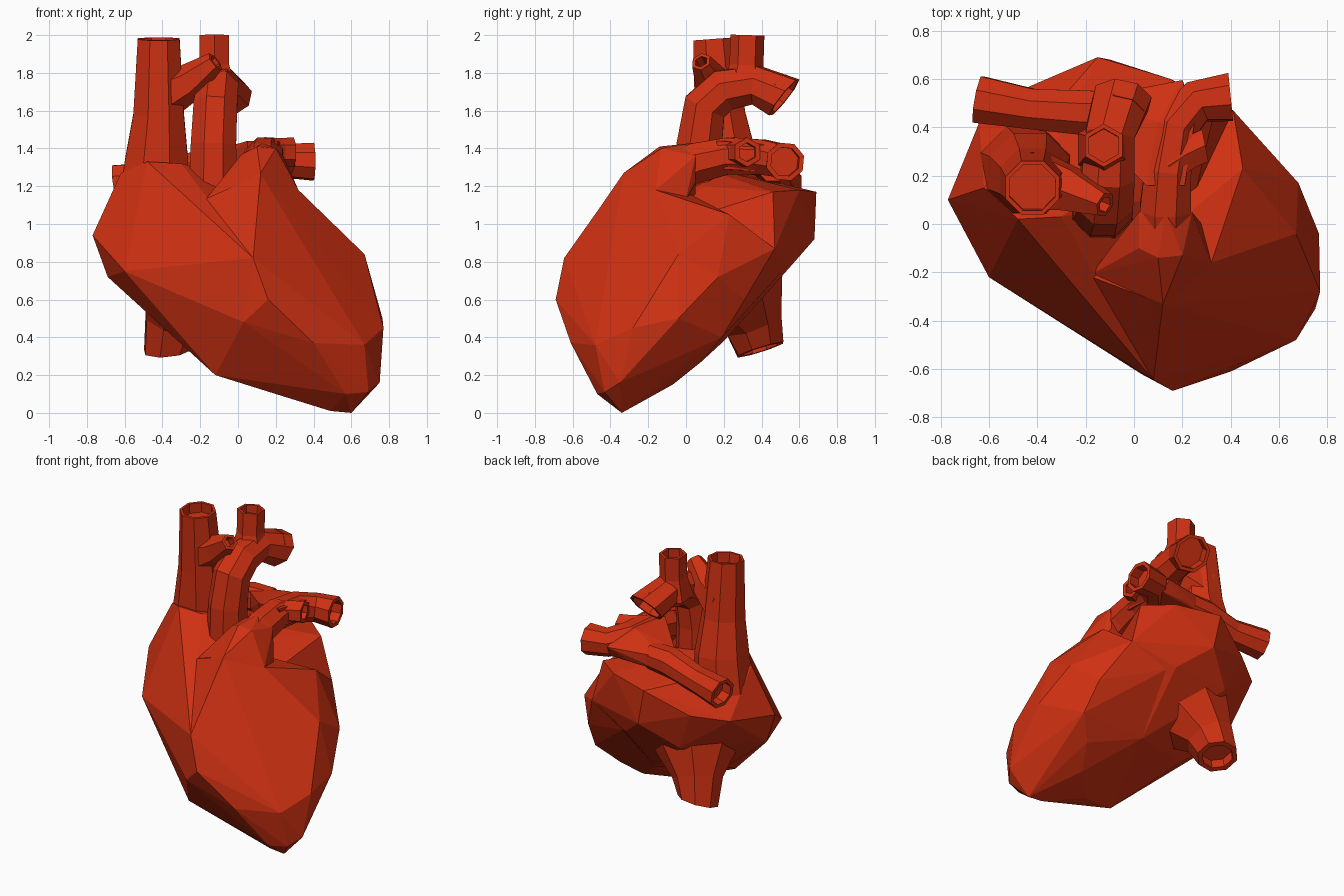
import bpy, bmesh, math
from mathutils import Vector

red = bpy.data.materials.new("heart_red")
red.diffuse_color = (0.62, 0.03, 0.006, 1)


def finish(name, bm):
    bmesh.ops.recalc_face_normals(bm, faces=bm.faces)
    mesh = bpy.data.meshes.new(name)
    bm.to_mesh(mesh)
    bm.free()
    mesh.materials.append(red)
    ob = bpy.data.objects.new(name, mesh)
    bpy.context.collection.objects.link(ob)
    return ob


def hull(name, points):
    bm = bmesh.new()
    for p in points:
        bm.verts.new(p)
    res = bmesh.ops.convex_hull(bm, input=bm.verts)
    junk = set(res["geom_interior"]) | set(res["geom_unused"])
    bmesh.ops.delete(bm, geom=[v for v in junk if isinstance(v, bmesh.types.BMVert)], context='VERTS')
    return finish(name, bm)


def vessel(name, path, sides=8, lip=0.78, depth=0.07, end_dir=None):
    """Low-poly tube through (x, y, z, radius) points, with a hollowed open end."""
    bm = bmesh.new()
    pts = [Vector(p[:3]) for p in path]
    rings, side = [], None

    def ring(c, t, r):
        up = t.cross(side)
        out = []
        for i in range(sides):
            a = 2 * math.pi * (i + 0.5) / sides
            out.append(bm.verts.new(c + (side * math.cos(a) + up * math.sin(a)) * r))
        return out

    for i, (c, p) in enumerate(zip(pts, path)):
        a, b = pts[max(i - 1, 0)], pts[min(i + 1, len(pts) - 1)]
        if 0 < i < len(pts) - 1:
            t = ((c - a).normalized() + (b - c).normalized()).normalized()
        else:
            t = (b - a).normalized()
        if i == len(pts) - 1 and end_dir:
            t = Vector(end_dir).normalized()
        if side is None:
            side = Vector((1, 0, 0)) if abs(t.x) < 0.7 else Vector((0, 1, 0))
        side = (side - t * side.dot(t)).normalized()
        rings.append(ring(c, t, p[3]))
    # rim and recessed floor
    r = path[-1][3] * lip
    rings.append(ring(pts[-1], t, r))
    rings.append(ring(pts[-1] - t * depth, t, r))
    for lo, hi in zip(rings, rings[1:]):
        for k in range(sides):
            n = (k + 1) % sides
            bm.faces.new((lo[k], lo[n], hi[n], hi[k]))
    bm.faces.new(rings[0])
    bm.faces.new(rings[-1])
    return finish(name, bm)


# Ridge shared by the ventricles and the atria
shared = [(0.08, -0.645, 0.82), (0.03, -0.62, 0.48), (-0.12, -0.38, 0.20),
          (-0.20, -0.21, 1.12), (0.10, 0.20, 0.38)]
# Ventricles: tapering faceted mass down to the apex
hull("ventricles", shared + [
    (0.16, -0.69, 0.60), (0.40, -0.61, 0.37), (0.67, -0.48, 0.36), (0.57, -0.47, 0.10),
    (0.69, -0.43, 0.11), (0.60, -0.34, 0.0), (0.49, -0.34, 0.01), (0.75, -0.35, 0.16),
    (0.77, -0.28, 0.45), (0.765, -0.04, 0.50), (0.67, -0.04, 0.84), (0.68, 0.17, 0.72),
    (0.20, -0.25, 0.10), (0.32, -0.16, 1.18), (0.12, -0.33, 1.265), (0.45, 0.23, 1.05),
    (0.38, -0.07, 0.15), (0.46, 0.08, 0.27), (0.58, 0.19, 0.40), (0.55, 0.31, 0.60),
    (0.41, 0.47, 0.87), (0.15, 0.50, 0.74), (0.05, -0.10, 1.22)])
# Atria: broad upper back and left-hand bulge
hull("atria", shared + [
    (-0.77, 0.10, 0.94), (-0.60, -0.22, 0.75), (-0.69, 0.08, 0.72), (-0.62, 0.15, 1.27),
    (-0.48, 0.02, 1.33), (-0.30, 0.03, 1.32), (-0.64, 0.42, 0.98), (-0.43, 0.57, 1.02),
    (-0.15, 0.69, 1.17), (-0.10, 0.68, 0.92), (0.15, 0.60, 1.18), (0.33, 0.46, 1.17),
    (0.41, 0.47, 0.87), (0.10, 0.54, 0.76), (-0.32, 0.53, 0.75), (-0.35, 0.05, 0.44),
    (0.05, 0.10, 1.20)])

# Upper great vein and its side branch
vessel("upper_vein", [(-0.45, 0.22, 1.10, 0.20), (-0.43, 0.21, 1.34, 0.18),
                      (-0.42, 0.18, 1.58, 0.145), (-0.42, 0.15, 1.98, 0.12)], lip=0.85)
vessel("upper_vein_branch", [(-0.42, 0.18, 1.67, 0.14), (-0.26, 0.14, 1.75, 0.10),
                             (-0.12, 0.08, 1.86, 0.055)], sides=6, lip=0.65)

# Aorta arching backwards, with one branch on top
vessel("aorta", [(-0.13, 0.07, 1.10, 0.14), (-0.13, 0.07, 1.42, 0.13), (-0.12, 0.10, 1.62, 0.125),
                 (-0.11, 0.20, 1.71, 0.12), (-0.10, 0.37, 1.735, 0.11), (-0.05, 0.52, 1.67, 0.128)],
       lip=0.82, end_dir=(0.15, 0.78, -0.62))
vessel("aorta_branch", [(-0.12, 0.31, 1.70, 0.13), (-0.125, 0.32, 1.84, 0.09),
                        (-0.125, 0.325, 2.0, 0.09)], sides=6)

# Pulmonary trunk rising out of the ventricles, its fork and its outlets
hull("pulmonary_root", [(-0.18, -0.21, 1.12), (0.08, -0.64, 0.82), (0.12, -0.33, 1.27),
                        (0.32, -0.16, 1.18), (0.28, 0.0, 1.13), (0.02, -0.10, 1.37),
                        (0.10, -0.14, 1.41), (0.20, -0.13, 1.40), (0.24, 0.05, 1.36),
                        (0.02, 0.05, 1.37), (0.13, 0.05, 1.43), (0.03, 0.05, 1.15),
                        (0.23, 0.05, 1.22)])
hull("pulmonary_fork", [(0.05, 0.16, 1.44), (0.21, 0.16, 1.44), (0.10, 0.42, 1.44),
                        (0.25, 0.42, 1.42), (-0.19, 0.40, 1.37), (-0.19, 0.52, 1.35),
                        (0.06, 0.56, 1.36), (0.20, 0.595, 1.35), (-0.19, 0.40, 1.25),
                        (-0.19, 0.52, 1.25), (0.06, 0.55, 1.27), (0.22, 0.55, 1.27),
                        (0.05, 0.20, 1.29), (0.22, 0.20, 1.29)])
vessel("pulmonary_trunk", [(0.13, -0.05, 1.28, 0.115), (0.13, 0.06, 1.325, 0.115),
                           (0.14, 0.22, 1.36, 0.105), (0.17, 0.40, 1.355, 0.10),
                           (0.26, 0.505, 1.335, 0.095),
                           (0.40, 0.525, 1.33, 0.105)], lip=0.75, end_dir=(1, 0.1, 0))
vessel("pulmonary_small_outlet", [(0.14, 0.24, 1.38, 0.08), (0.22, 0.29, 1.38, 0.075),
                                  (0.295, 0.325, 1.38, 0.078)], sides=6, lip=0.65,
       end_dir=(1, 0.2, 0))
vessel("pulmonary_right_artery", [(-0.05, 0.46, 1.31, 0.09), (-0.20, 0.46, 1.30, 0.10),
                                  (-0.42, 0.475, 1.24, 0.09), (-0.645, 0.515, 1.215, 0.105)],
       lip=0.75, end_dir=(-1, 0.18, -0.15))

# Lower great vein, flaring into the right atrium
vessel("lower_vein", [(-0.25, 0.24, 0.69, 0.31), (-0.34, 0.355, 0.48, 0.165),
                      (-0.37, 0.395, 0.335, 0.135)], lip=0.75, end_dir=(0.1, 0.3, -0.95))
